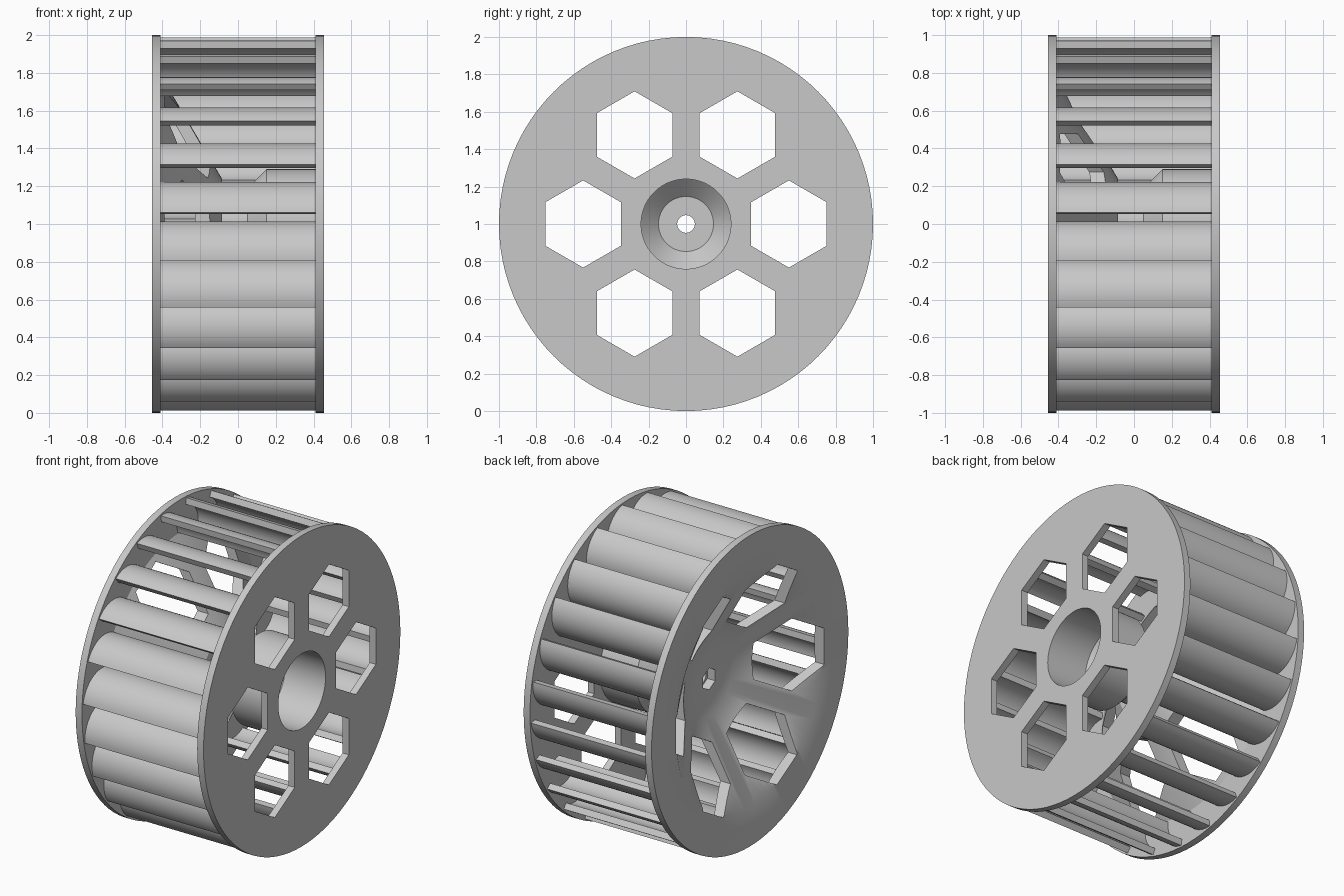
import bpy, bmesh, math
from math import sin, cos, pi, radians

cube = bpy.data.objects.get("Cube")
if cube:
    bpy.data.objects.remove(cube, do_unlink=True)

GREY = (0.58, 0.58, 0.58, 1)
mat = bpy.data.materials.new("plain grey")
mat.use_nodes = True
mat.diffuse_color = GREY
next(n for n in mat.node_tree.nodes if n.type == 'BSDF_PRINCIPLED').inputs["Base Color"].default_value = GREY

PLATE_IN, PLATE_OUT = 0.41, 0.455
BLADES = 24


def finish(name, bm):
    """Turn a bmesh into a named object standing on the wheel axis."""
    bmesh.ops.recalc_face_normals(bm, faces=bm.faces[:])
    mesh = bpy.data.meshes.new(name)
    bm.to_mesh(mesh)
    bm.free()
    mesh.materials.append(mat)
    obj = bpy.data.objects.new(name, mesh)
    obj.location.z = 1
    bpy.context.collection.objects.link(obj)
    return obj


def activate(obj):
    bpy.ops.object.select_all(action='DESELECT')
    obj.select_set(True)
    bpy.context.view_layer.objects.active = obj


def smooth(obj):
    activate(obj)
    bpy.ops.object.shade_smooth_by_angle(angle=radians(30))


def lathe(name, profile, segments=96):
    """Revolve a closed (x, radius) profile about the x axis."""
    bm = bmesh.new()
    rings = []
    for i in range(segments):
        a = 2 * pi * i / segments
        rings.append([bm.verts.new((x, r * cos(a), r * sin(a))) for x, r in profile])
    n = len(profile)
    for i in range(segments):
        p, q = rings[i], rings[(i + 1) % segments]
        for j in range(n):
            k = (j + 1) % n
            bm.faces.new((p[j], p[k], q[k], q[j]))
    return finish(name, bm)


def add_prism(bm, outline, x0, x1):
    """Extrude a (y, z) outline along x, with quad caps for strips."""
    a = [bm.verts.new((x0, y, z)) for y, z in outline]
    b = [bm.verts.new((x1, y, z)) for y, z in outline]
    n = len(outline)
    for i in range(n):
        j = (i + 1) % n
        bm.faces.new((a[i], a[j], b[j], b[i]))
    bm.faces.new(a)
    bm.faces.new(b)


def hexagon(cy, cz, radius):
    return [(cy + radius * sin(i * pi / 3), cz + radius * cos(i * pi / 3)) for i in range(6)]


def cut(obj, cutter):
    mod = obj.modifiers.new("cut", 'BOOLEAN')
    mod.operation = 'DIFFERENCE'
    mod.solver = 'EXACT'
    mod.object = cutter
    activate(obj)
    bpy.ops.object.modifier_apply(modifier=mod.name)


# Closed end plate with a stepped hub cup and a shaft
hub_plate = lathe("hub_plate", [
    (PLATE_OUT, 1), (PLATE_IN, 1), (PLATE_IN, 0.29), (0.15, 0.29), (0.05, 0.19),
    (-0.09, 0.19), (-0.09, 0.047), (0.08, 0.047), (0.08, 0.147), (0.17, 0.24),
    (PLATE_OUT, 0.24)])

# Open end plate with a cone sinking inward to the hub
cone_plate = lathe("cone_plate", [
    (-PLATE_OUT, 1), (-PLATE_IN, 1), (-PLATE_IN, 0.79), (-0.085, 0.24),
    (-0.085, 0.047), (-0.165, 0.047), (-0.165, 0.24), (-PLATE_OUT, 0.75)])

# Six hexagonal windows through both plates
bm = bmesh.new()
for i in range(6):
    a = i * pi / 3
    add_prism(bm, hexagon(0.55 * cos(a), 0.55 * sin(a), 0.233), -0.6, 0.6)
windows = finish("window_cutter", bm)

# Hexagonal pocket in the hub of the cone
bm = bmesh.new()
add_prism(bm, hexagon(0, 0, 0.07), -0.3, -0.11)
pocket = finish("pocket_cutter", bm)

cut(hub_plate, windows)
cut(cone_plate, windows)
cut(cone_plate, pocket)
for cutter in (windows, pocket):
    bpy.data.objects.remove(cutter, do_unlink=True)

# Ring of quarter-round blades
bm = bmesh.new()
STEPS = 14
for k in range(BLADES):
    phi = radians(3.5) + 2 * pi * k / BLADES
    outline = []
    for radius, order in ((0.193, range(STEPS + 1)), (0.153, range(STEPS, -1, -1))):
        for s in order:
            t = radians(6 + 88 * s / STEPS)
            u, v = 0.798 + radius * cos(t), -0.02 + radius * sin(t)
            outline.append((-u * cos(phi) + v * sin(phi), u * sin(phi) + v * cos(phi)))
    add_prism(bm, outline, -PLATE_IN - 0.005, PLATE_IN + 0.005)
blades = finish("blades", bm)

for obj in (hub_plate, cone_plate, blades):
    smooth(obj)
